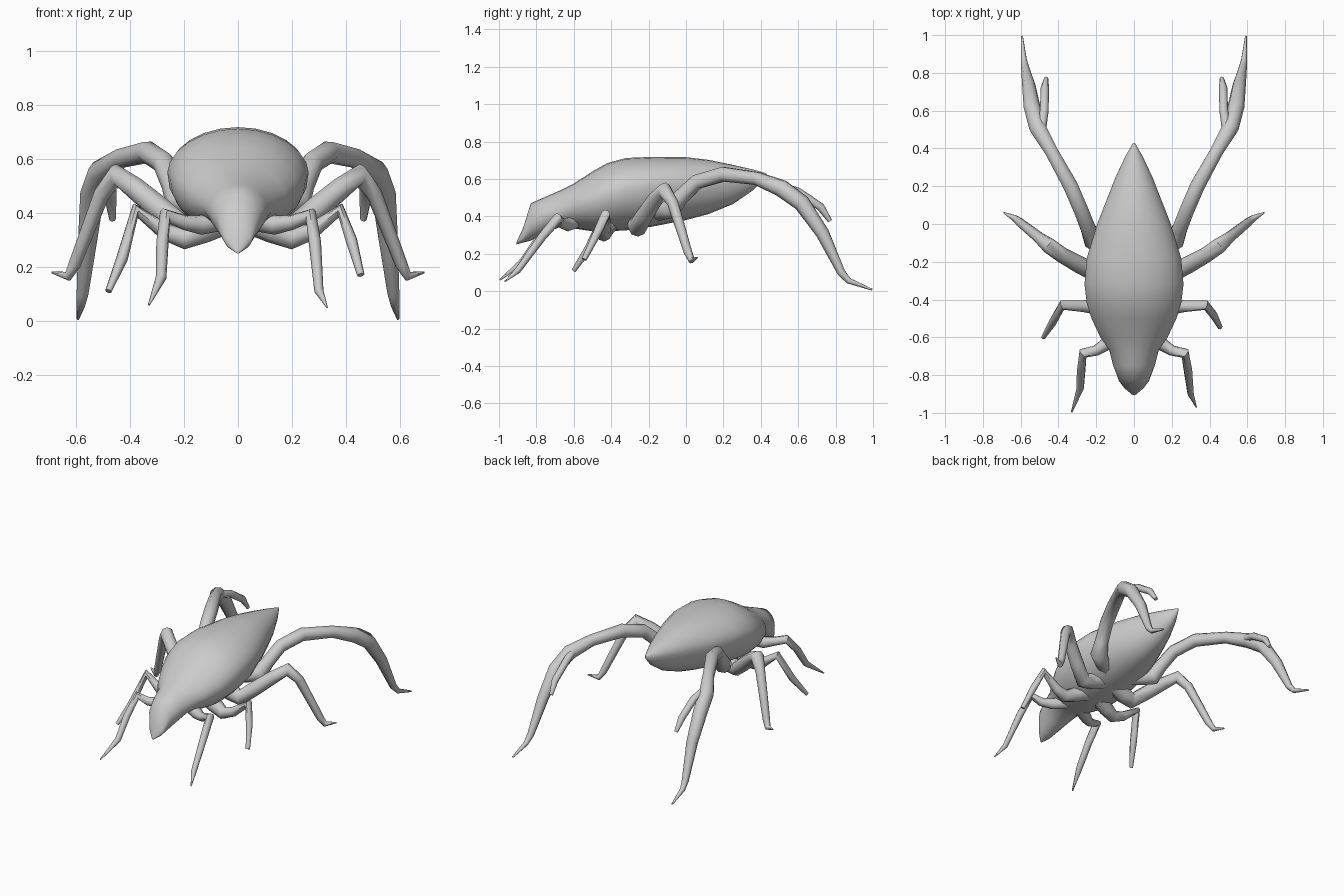
import bpy, bmesh, math
from mathutils import Vector

cube = bpy.data.objects.get("Cube")
if cube:
    bpy.data.objects.remove(cube, do_unlink=True)

grey = bpy.data.materials.new("plain grey")
grey.use_nodes = True
colour = (0.6, 0.6, 0.6, 1)
grey.diffuse_color = colour
grey.node_tree.nodes["Principled BSDF"].inputs["Base Color"].default_value = colour


def loft(name, rings, sharp):
    """Skin a list of equal point rings, close both ends and smooth the result."""
    bm = bmesh.new()
    loops = [[bm.verts.new(p) for p in ring] for ring in rings]
    count = len(rings[0])
    for a, b in zip(loops, loops[1:]):
        for i in range(count):
            j = (i + 1) % count
            bm.faces.new((a[i], a[j], b[j], b[i]))
    bm.faces.new(loops[0])
    bm.faces.new(loops[-1])
    bmesh.ops.recalc_face_normals(bm, faces=bm.faces)
    mesh = bpy.data.meshes.new(name)
    bm.to_mesh(mesh)
    bm.free()
    mesh.materials.append(grey)
    obj = bpy.data.objects.new(name, mesh)
    bpy.context.collection.objects.link(obj)
    bpy.ops.object.select_all(action="DESELECT")
    obj.select_set(True)
    bpy.context.view_layer.objects.active = obj
    bpy.ops.object.shade_smooth_by_angle(angle=math.radians(sharp))


def limb(name, path, side, sides=8):
    """Tapered tube along (x, y, z, radius) points, mirrored by side."""
    points = [Vector((side * x, y, z)) for x, y, z, r in path]
    tangents = []
    for i in range(len(points)):
        before, here, after = points[max(i - 1, 0)], points[i], points[min(i + 1, len(points) - 1)]
        tangents.append(((here - before).normalized() + (after - here).normalized()).normalized())
    normal = tangents[0].orthogonal().normalized()
    rings = []
    for i, (centre, tangent) in enumerate(zip(points, tangents)):
        if i:
            normal = tangents[i - 1].rotation_difference(tangent) @ normal
        across = tangent.cross(normal)
        radius = path[i][3]
        ring = []
        for k in range(sides):
            t = math.tau * k / sides
            ring.append(centre + radius * (math.cos(t) * normal + math.sin(t) * across))
        rings.append(ring)
    loft(name, rings, 50)


# Body: y, half width, top, widest height, bottom
body_stations = [
    (-0.905, 0.008, 0.265, 0.256, 0.25),
    (-0.87, 0.05, 0.34, 0.30, 0.26),
    (-0.83, 0.08, 0.47, 0.38, 0.27),
    (-0.75, 0.11, 0.505, 0.41, 0.31),
    (-0.67, 0.13, 0.54, 0.43, 0.345),
    (-0.6, 0.178, 0.575, 0.46, 0.335),
    (-0.5, 0.225, 0.64, 0.49, 0.32),
    (-0.42, 0.25, 0.685, 0.52, 0.32),
    (-0.32, 0.262, 0.712, 0.55, 0.325),
    (-0.18, 0.25, 0.718, 0.57, 0.345),
    (0, 0.195, 0.716, 0.58, 0.38),
    (0.12, 0.148, 0.702, 0.59, 0.412),
    (0.25, 0.097, 0.675, 0.6, 0.465),
    (0.36, 0.045, 0.65, 0.61, 0.54),
    (0.43, 0.005, 0.63, 0.622, 0.615),
]
rings = []
for y, half, top, mid, low in body_stations:
    ring = []
    for k in range(24):
        t = math.tau * k / 24
        s = math.sin(t)
        height = s ** 1.1 * (top - mid) if s > 0 else s * (mid - low)
        ring.append((half * math.cos(t), y, mid + height))
    rings.append(ring)
loft("body_shell", rings, 60)

# Legs: x, y, z, radius from root to tip
hind_leg = [
    (0.08, -0.16, 0.42, 0.05), (0.16, -0.12, 0.43, 0.05), (0.22, -0.08, 0.44, 0.055),
    (0.24, -0.03, 0.5, 0.043), (0.275, 0.06, 0.585, 0.042), (0.335, 0.2, 0.625, 0.042),
    (0.435, 0.38, 0.602, 0.037), (0.51, 0.51, 0.55, 0.047), (0.54, 0.62, 0.47, 0.045),
    (0.556, 0.73, 0.31, 0.036), (0.576, 0.83, 0.1, 0.022), (0.583, 0.87, 0.055, 0.016),
    (0.593, 0.995, 0.008, 0.005),
]
hind_claw = [
    (0.49, 0.5, 0.56, 0.025), (0.475, 0.6, 0.53, 0.023),
    (0.472, 0.72, 0.45, 0.022), (0.465, 0.77, 0.375, 0.012),
]
middle_leg = [
    (0.05, -0.25, 0.39, 0.055), (0.13, -0.26, 0.36, 0.055), (0.2, -0.26, 0.34, 0.05),
    (0.29, -0.215, 0.415, 0.046), (0.38, -0.165, 0.49, 0.042), (0.45, -0.115, 0.54, 0.042),
    (0.505, -0.07, 0.47, 0.03), (0.605, 0.01, 0.21, 0.023), (0.63, 0.03, 0.165, 0.018),
    (0.69, 0.06, 0.18, 0.004),
]
short_root = [
    (0.06, -0.41, 0.37, 0.055), (0.13, -0.43, 0.335, 0.048), (0.2, -0.44, 0.305, 0.04),
    (0.27, -0.435, 0.33, 0.031), (0.38, -0.43, 0.41, 0.026),
]
short_shin = {
    "left": [(0.42, -0.48, 0.3, 0.022), (0.455, -0.545, 0.17, 0.014)],
    "right": [(0.43, -0.52, 0.23, 0.022), (0.48, -0.6, 0.11, 0.012)],
}
front_root = [
    (0.05, -0.59, 0.38, 0.045), (0.14, -0.63, 0.355, 0.036),
    (0.2, -0.67, 0.365, 0.028), (0.27, -0.685, 0.39, 0.028),
]
front_shin = {
    "left": [(0.285, -0.77, 0.29, 0.023), (0.3, -0.9, 0.11, 0.017), (0.33, -0.97, 0.05, 0.003)],
    "right": [(0.28, -0.78, 0.29, 0.023), (0.285, -0.87, 0.16, 0.02), (0.33, -0.995, 0.06, 0.004)],
}
for label, side in (("left", 1), ("right", -1)):
    limb(label + "_hind_leg", hind_leg, side)
    limb(label + "_hind_claw", hind_claw, side)
    limb(label + "_middle_leg", middle_leg, side)
    limb(label + "_short_leg", short_root + short_shin[label], side)
    limb(label + "_front_leg", front_root + front_shin[label], side)
